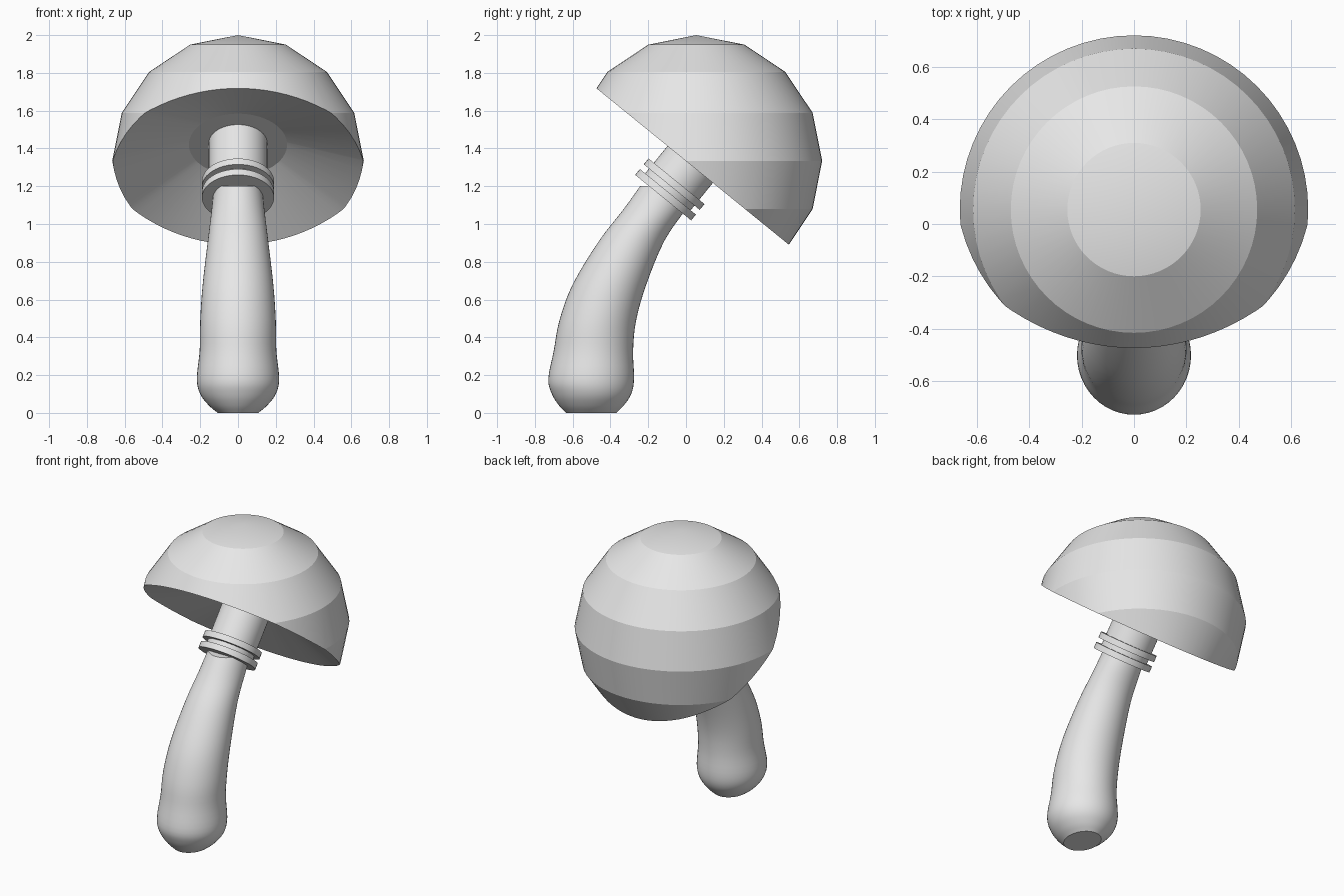
import bpy, bmesh, math
from mathutils import Vector, Matrix

if "Cube" in bpy.data.objects:
    bpy.data.objects.remove(bpy.data.objects["Cube"])

GREY = (0.8, 0.8, 0.8, 1.0)
mat = bpy.data.materials.new("plain_grey")
mat.use_nodes = True
mat.diffuse_color = GREY
mat.node_tree.nodes["Principled BSDF"].inputs["Base Color"].default_value = GREY


def finish(bm, name, angle):
    bmesh.ops.recalc_face_normals(bm, faces=bm.faces)
    mesh = bpy.data.meshes.new(name)
    bm.to_mesh(mesh)
    bm.free()
    mesh.materials.append(mat)
    obj = bpy.data.objects.new(name, mesh)
    bpy.context.collection.objects.link(obj)
    bpy.ops.object.select_all(action='DESELECT')
    bpy.context.view_layer.objects.active = obj
    obj.select_set(True)
    bpy.ops.object.shade_smooth_by_angle(angle=math.radians(angle))
    return obj


# Shared tilt of the cap opening, neck and collars
tilt = math.radians(39.1)
axis = Vector((0, math.sin(tilt), math.cos(tilt)))
neck_base = Vector((0, 0.021, 1.314))
rim_centre = Vector((0, 0.032, 1.307))


def tilted_cylinder(name, radius, start, end):
    """Cylinder along the tilted axis, measured from the cap opening."""
    bm = bmesh.new()
    place = (Matrix.Translation(neck_base + axis * (start + end) / 2)
             @ Matrix.Rotation(-tilt, 4, 'X'))
    bmesh.ops.create_cone(bm, cap_ends=True, segments=48, radius1=radius,
                          radius2=radius, depth=end - start, matrix=place)
    return finish(bm, name, 30)


# Cap: banded sphere sliced by the tilted plane, with a shallow hollow below
bm = bmesh.new()
bmesh.ops.create_uvsphere(bm, u_segments=64, v_segments=8, radius=0.666,
                          matrix=Matrix.Translation((0, 0.055, 1.334)))
bmesh.ops.bisect_plane(bm, geom=bm.verts[:] + bm.edges[:] + bm.faces[:],
                       plane_co=rim_centre, plane_no=-axis, clear_outer=True)
rim = [e for e in bm.edges if e.is_boundary]
grown = bmesh.ops.extrude_edge_only(bm, edges=rim)["geom"]
for v in grown:
    if isinstance(v, bmesh.types.BMVert):
        out = (v.co - rim_centre).normalized()
        v.co = rim_centre + out * 0.26 + axis * 0.146
inner = [e for e in bm.edges if e.is_boundary]
bmesh.ops.contextual_create(bm, geom=inner)
finish(bm, "cap", 15)

# Neck and its two collars
tilted_cylinder("neck", 0.155, -0.22, 0.2)
tilted_cylinder("lower_collar", 0.191, -0.225, -0.185)
tilted_cylinder("upper_collar", 0.191, -0.153, -0.113)

# Handle: level oval sections as (height, back-front centre, half width, half depth)
sections = [Vector(s) for s in (
    (0.0, -0.502, 0.107, 0.132), (0.04, -0.501, 0.155, 0.172),
    (0.10, -0.50, 0.20, 0.21), (0.18, -0.502, 0.218, 0.227),
    (0.33, -0.49, 0.203, 0.21), (0.49, -0.467, 0.20, 0.203),
    (0.68, -0.405, 0.187, 0.195), (0.91, -0.288, 0.16, 0.173),
    (1.075, -0.168, 0.14, 0.165), (1.2, -0.083, 0.127, 0.16))]


def spline(points, steps):
    pts = [points[0] * 2 - points[1]] + points + [points[-1] * 2 - points[-2]]
    for a, b, c, d in zip(pts, pts[1:], pts[2:], pts[3:]):
        for i in range(steps):
            t = i / steps
            yield (b * 2 + (c - a) * t + (a * 2 - b * 5 + c * 4 - d) * t ** 2
                   + (b * 3 - a - c * 3 + d) * t ** 3) / 2
    yield points[-1]


bm = bmesh.new()
SIDES = 48
angles = [math.tau * i / SIDES for i in range(SIDES)]
rings = [[bm.verts.new((w * math.cos(a), y + d * math.sin(a), z)) for a in angles]
         for z, y, w, d in spline(sections, 4)]
for low, high in zip(rings, rings[1:]):
    for i in range(SIDES):
        j = (i + 1) % SIDES
        bm.faces.new((low[i], low[j], high[j], high[i]))
bm.faces.new(rings[0])
bm.faces.new(rings[-1])
finish(bm, "handle", 32)
